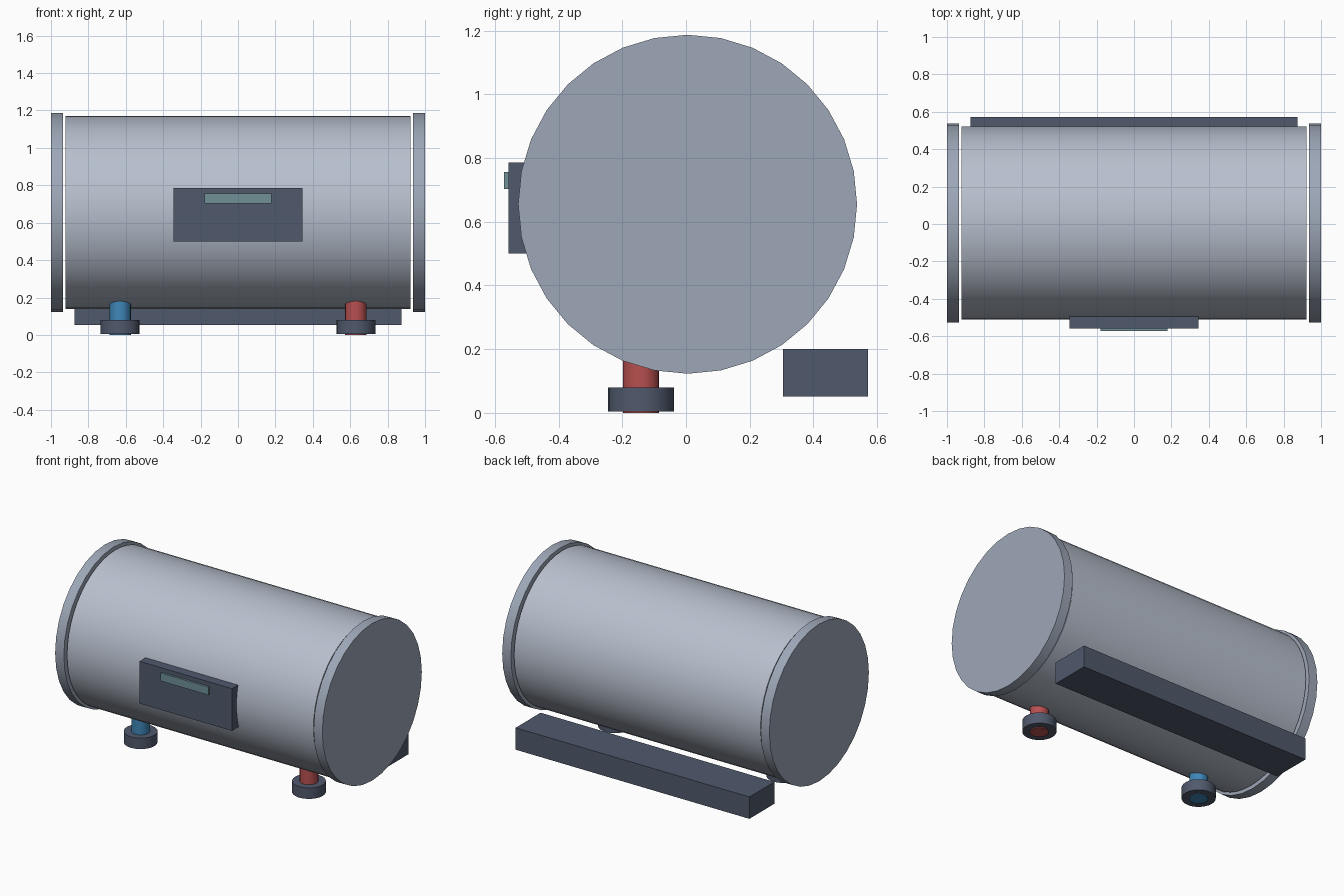
import bpy
import math

if "Cube" in bpy.data.objects:
    bpy.data.objects.remove(bpy.data.objects["Cube"])


def material(name, rgb):
    m = bpy.data.materials.new(name)
    m.diffuse_color = (*rgb, 1.0)
    m.use_nodes = True
    m.node_tree.nodes["Principled BSDF"].inputs["Base Color"].default_value = m.diffuse_color
    return m


SHELL = material("shell_grey", (0.48, 0.53, 0.62))
CAP = material("cap_grey", (0.34, 0.39, 0.48))
DARK = material("dark_slate", (0.08, 0.10, 0.15))
TEAL = material("display_teal", (0.16, 0.28, 0.31))
BLUE = material("cold_blue", (0.05, 0.24, 0.48))
RED = material("hot_red", (0.48, 0.08, 0.08))

AXIS_Y, AXIS_Z = 0.005, 0.655


def finish(name, mat):
    ob = bpy.context.object
    ob.name = name
    ob.data.materials.append(mat)
    bpy.ops.object.transform_apply(location=False, rotation=True, scale=True)
    return ob


def box(name, lo, hi, mat):
    bpy.ops.mesh.primitive_cube_add(size=1, location=[(a + b) / 2 for a, b in zip(lo, hi)])
    bpy.context.object.scale = [b - a for a, b in zip(lo, hi)]
    return finish(name, mat)


def cylinder(name, radius, depth, loc, mat, sides=32, along_x=False):
    rot = (0, math.pi / 2, 0) if along_x else (0, 0, 0)
    bpy.ops.mesh.primitive_cylinder_add(vertices=sides, radius=radius, depth=depth,
                                        location=loc, rotation=rot)
    ob = finish(name, mat)
    bpy.ops.object.shade_smooth_by_angle(angle=math.radians(35))
    return ob


# Tank body
cylinder("tank_body", 0.516, 1.844, (0, AXIS_Y, AXIS_Z), SHELL, 48, True)

# End caps and water connections, left then right
for side, label, pipe_mat in ((-1, "left", BLUE), (1, "right", RED)):
    cylinder(label + "_end_cap", 0.532, 0.065, (side * 0.9675, AXIS_Y, AXIS_Z), CAP, 32, True)
    x, y = side * 0.63, -0.141
    cylinder(label + "_pipe", 0.057, 0.24, (x, y, 0.12), pipe_mat, 20)
    cylinder(label + "_pipe_collar", 0.104, 0.074, (x, y, 0.042), DARK, 24)

# Control panel and display on the front
box("control_panel", (-0.346, -0.558, 0.50), (0.346, -0.47, 0.786), DARK)
box("display", (-0.178, -0.572, 0.703), (0.178, -0.55, 0.757), TEAL)

# Wall mounting rail behind
box("mounting_rail", (-0.875, 0.305, 0.052), (0.875, 0.572, 0.20), DARK)
